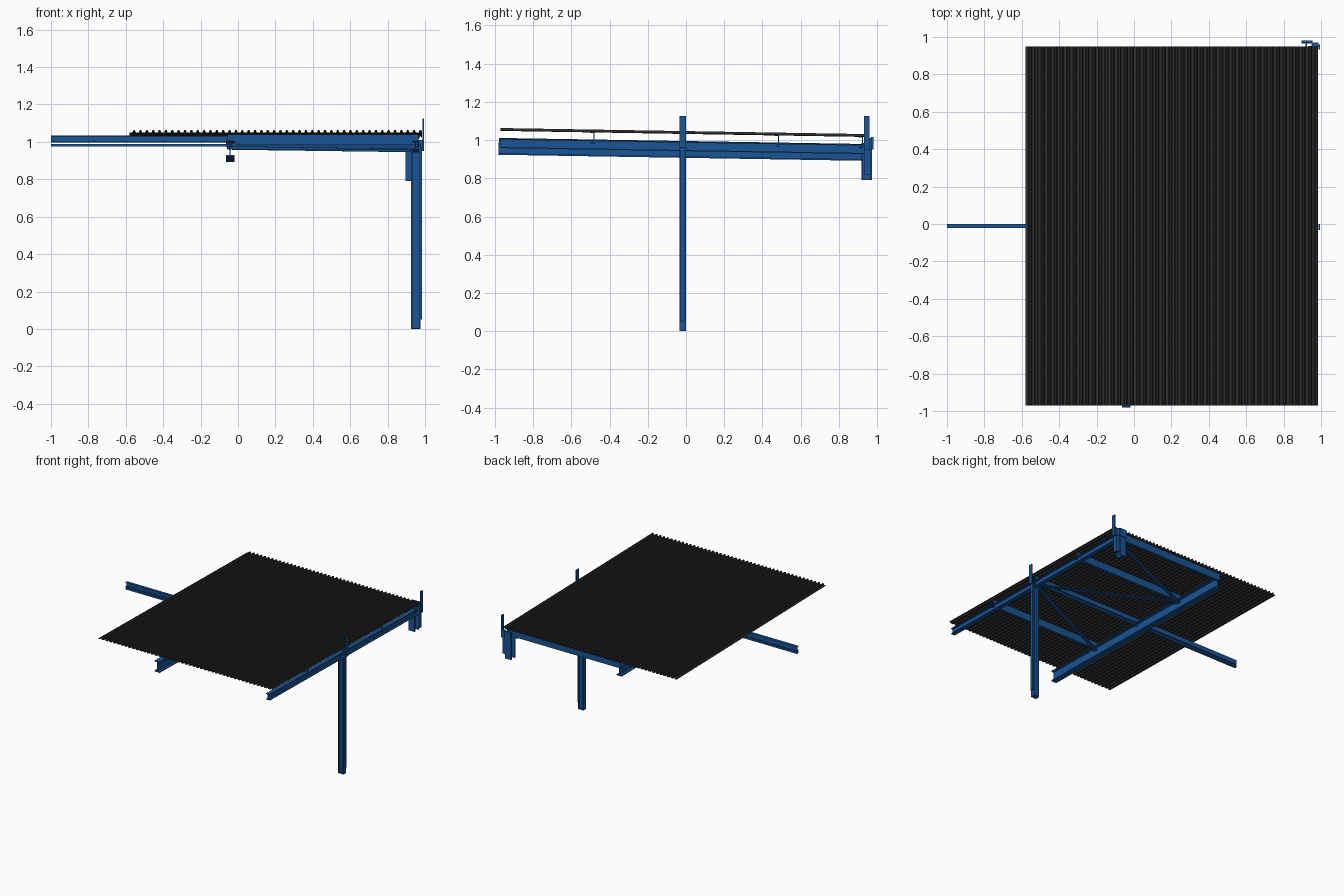
import bpy
from mathutils import Vector

if "Cube" in bpy.data.objects:
    bpy.data.objects.remove(bpy.data.objects["Cube"])

SLOPE = -0.0165          # the roof falls gently toward +y


def material(name, color):
    m = bpy.data.materials.new(name)
    m.diffuse_color = color
    m.use_nodes = True
    m.node_tree.nodes["Principled BSDF"].inputs["Base Color"].default_value = m.diffuse_color
    return m


BLUE = material("blue_steel", (0.01, 0.09, 0.30, 1))
DARK = material("dark_sheet", (0.025, 0.025, 0.025, 1))


def drop(y):
    return SLOPE * y


def add_mesh(name, verts, faces, mat):
    me = bpy.data.meshes.new(name)
    me.from_pydata(verts, [], faces)
    me.materials.append(mat)
    ob = bpy.data.objects.new(name, me)
    bpy.context.collection.objects.link(ob)
    return ob


def sweep(name, profile, p0, p1, up=(0, 0, 1)):
    """Extrude a (side, up) outline from p0 to p1."""
    p0, p1, up = Vector(p0), Vector(p1), Vector(up)
    d = (p1 - p0).normalized()
    side = d.cross(up).normalized()
    up = side.cross(d)
    n = len(profile)
    verts = [p + side * a + up * b for p in (p0, p1) for a, b in profile]
    faces = [(i, (i + 1) % n, n + (i + 1) % n, n + i) for i in range(n)]
    faces += [tuple(reversed(range(n))), tuple(range(n, 2 * n))]
    return add_mesh(name, verts, faces, BLUE)


def i_section(w, h, tf, tw):
    a, b, t = w / 2, h / 2, tw / 2
    half = [(a, -b), (a, -b + tf), (t, -b + tf), (t, b - tf), (a, b - tf), (a, b)]
    return half + [(-x, y) for x, y in reversed(half)]


def c_section(w, h, t):
    a, b = w / 2, h / 2
    return [(-a, -b), (a, -b), (a, -b + t), (-a + t, -b + t),
            (-a + t, b - t), (a, b - t), (a, b), (-a, b)]


def l_section(w, h, t):
    a, b = w / 2, h / 2
    return [(-a, -b), (a, -b), (a, -b + t), (-a + t, -b + t), (-a + t, b), (-a, b)]


def box(name, x0, x1, y0, y1, z0, z1):
    w, h = (x1 - x0) / 2, (y1 - y0) / 2
    x, y = (x0 + x1) / 2, (y0 + y1) / 2
    return sweep(name, [(-w, -h), (w, -h), (w, h), (-w, h)],
                 (x, y, z0), (x, y, z1), up=(0, 1, 0))


# Corrugated roof sheet
ribs, x0, x1 = 46, -0.58, 0.985
pitch = (x1 - x0) / ribs
outline = []
for i in range(ribs):
    for f, z in ((0.0, 1.034), (0.45, 1.034), (0.6, 1.047), (0.85, 1.047)):
        outline.append((x0 + (i + f) * pitch, z))
outline.append((x1, 1.034))
n = len(outline)
verts = [(x, y, z + drop(y)) for y in (-0.97, 0.95) for x, z in outline]
sheet = add_mesh("roof_sheet", verts,
                 [(i, i + 1, n + i + 1, n + i) for i in range(n - 1)], DARK)
solid = sheet.modifiers.new("thickness", "SOLIDIFY")
solid.thickness = 0.002

# Main girder and edge beam, both running along y
sweep("main_girder", i_section(0.046, 0.088, 0.008, 0.006),
      (-0.042, -0.98, 0.951 + drop(-0.98)), (-0.042, 0.92, 0.951 + drop(0.92)))
sweep("edge_beam", i_section(0.034, 0.05, 0.006, 0.006),
      (0.95, -0.97, 0.967 + drop(-0.97)), (0.95, 0.95, 0.967 + drop(0.95)))

# Long cantilever beam: upper channel and separate lower rail
sweep("cantilever_upper_channel", c_section(0.022, 0.036, 0.004),
      (-1, -0.011, 1.015), (0.96, -0.011, 1.015))
box("cantilever_lower_rail", -1, 0.96, -0.022, 0, 0.975, 0.989)

# Purlins between girder and edge beam
for i, y in enumerate((-0.49, 0.475, 0.915)):
    z = 1.003 + drop(y)
    sweep(f"purlin_{i + 1}", c_section(0.022, 0.058, 0.004),
          (-0.06, y, z), (0.965, y, z))

# Diagonal braces
for i, (ye, yg) in enumerate(((-0.01, -0.49), (-0.01, 0.475), (0.92, 0.475))):
    sweep(f"diagonal_brace_{i + 1}", l_section(0.03, 0.024, 0.004),
          (0.94, ye, 0.972 + drop(ye)), (-0.04, yg, 0.978 + drop(yg)))

# Tall column with base, facing strip and upright above the roof
sweep("column", i_section(0.035, 0.05, 0.007, 0.008),
      (0.95, -0.0175, 0), (0.95, -0.0175, 0.955), up=(1, 0, 0))
box("column_base", 0.925, 0.975, -0.035, 0, 0, 0.005)
box("column_cap", 0.92, 0.98, -0.037, 0.002, 0.947, 0.957)
box("column_facing_strip", 0.975, 0.983, -0.03, -0.005, 0.05, 0.97)
box("column_upright", 0.986, 0.995, -0.033, 0, 0.96, 1.125)

# Short hanging post at the back corner
sweep("corner_post", i_section(0.055, 0.055, 0.008, 0.008),
      (0.922, 0.945, 0.79), (0.922, 0.945, 0.985), up=(0, 1, 0))
box("corner_post_side", 0.95, 0.978, 0.93, 0.965, 0.82, 0.985)
box("corner_end_plate", 0.895, 0.955, 0.967, 0.98, 0.95, 1.015)
box("corner_bracket", 0.955, 0.987, 0.95, 0.97, 0.95, 1.01)
box("corner_upright", 0.986, 0.995, 0.932, 0.96, 0.95, 1.125)
